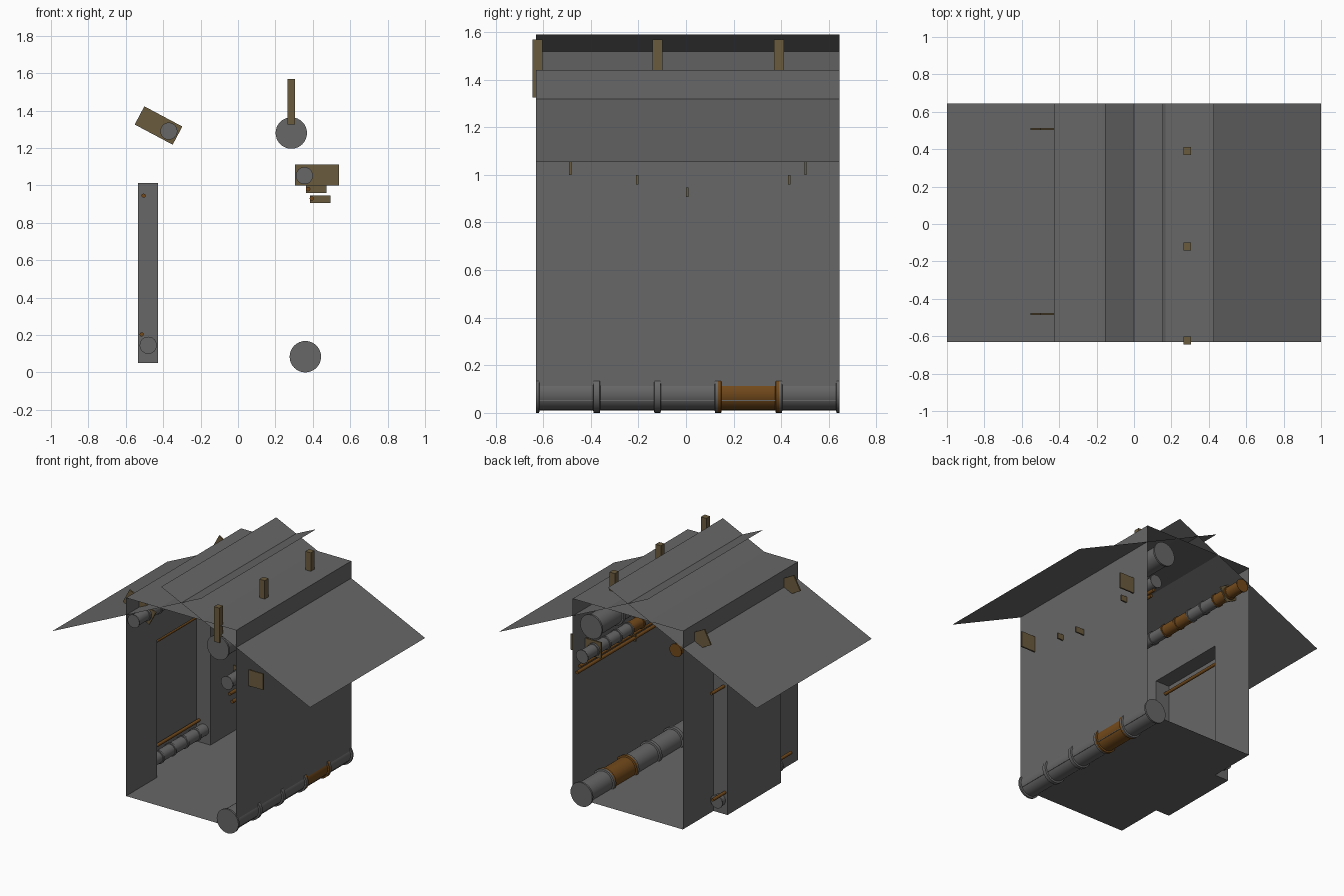
import bpy, bmesh, math
from mathutils import Matrix

if "Cube" in bpy.data.objects:
    bpy.data.objects.remove(bpy.data.objects["Cube"])

Y0, Y1 = -0.63, 0.645          # corridor ends
YC = (Y0 + Y1) / 2


def material(name, rgb):
    m = bpy.data.materials.new(name)
    m.diffuse_color = (*rgb, 1)
    m.use_nodes = True
    m.node_tree.nodes["Principled BSDF"].inputs["Base Color"].default_value = m.diffuse_color
    return m


METAL = material("grey_metal", (0.135, 0.135, 0.135))
RUST = material("rust_brown", (0.17, 0.068, 0.011))
BRACKET = material("bracket_brown", (0.145, 0.105, 0.048))


def finish(name, bm, mats, smooth=False):
    me = bpy.data.meshes.new(name)
    bm.to_mesh(me)
    bm.free()
    for m in mats:
        me.materials.append(m)
    ob = bpy.data.objects.new(name, me)
    bpy.context.collection.objects.link(ob)
    if smooth:
        bpy.ops.object.select_all(action='DESELECT')
        ob.select_set(True)
        bpy.context.view_layer.objects.active = ob
        bpy.ops.object.shade_smooth_by_angle(angle=math.radians(35))
    return ob


def sheet(name, profile, y0=Y0, y1=Y1):
    """Thin sheet: an open x-z profile swept along y."""
    bm = bmesh.new()
    rows = [[bm.verts.new((x, y, z)) for x, z in profile] for y in (y0, y1)]
    for i in range(len(profile) - 1):
        bm.faces.new((rows[0][i], rows[0][i + 1], rows[1][i + 1], rows[1][i]))
    return finish(name, bm, [METAL])


def panels(name, quads):
    bm = bmesh.new()
    for q in quads:
        bm.faces.new([bm.verts.new(p) for p in q])
    bmesh.ops.remove_doubles(bm, verts=bm.verts, dist=1e-4)
    return finish(name, bm, [METAL])


def box(name, center, size, angle=0):
    bm = bmesh.new()
    mat = (Matrix.Translation(center) @ Matrix.Rotation(angle, 4, 'Y')
           @ Matrix.Diagonal((*size, 1)))
    bmesh.ops.create_cube(bm, size=1, matrix=mat)
    return finish(name, bm, [BRACKET])


def pipe(name, x, z, r, y0, y1, segments, rusty=(), sides=32):
    """Flanged pipe along y; listed segments are rusty."""
    bm = bmesh.new()
    step = (y1 - y0) / segments
    lip, body = 0.15 * r, 0.87 * r
    rings = []
    for s in range(segments):
        a, b = y0 + s * step, y0 + (s + 1) * step
        for y, rad in ((a, r), (a + lip, r), (a + lip * 1.2, body),
                       (b - lip * 1.2, body), (b - lip, r), (b, r)):
            if rings and abs(rings[-1][0] - y) < 1e-6:
                continue
            verts = [bm.verts.new((x + rad * math.cos(t), y, z + rad * math.sin(t)))
                     for t in (2 * math.pi * k / sides for k in range(sides))]
            rings.append((y, verts))
    for (_, p), (_, q) in zip(rings, rings[1:]):
        for k in range(sides):
            n = (k + 1) % sides
            bm.faces.new((p[k], q[k], q[n], p[n]))
    bm.faces.new(rings[0][1])
    bm.faces.new(rings[-1][1][::-1])
    bmesh.ops.recalc_face_normals(bm, faces=bm.faces)
    for f in bm.faces:
        s = int((f.calc_center_median().y - y0) / step)
        f.material_index = int(min(s, segments - 1) in rusty)
    return finish(name, bm, [METAL, RUST], True)


def rod(name, x, z, r, y0, y1):
    bm = bmesh.new()
    mat = Matrix.Translation((x, (y0 + y1) / 2, z)) @ Matrix.Rotation(math.pi / 2, 4, 'X')
    bmesh.ops.create_cone(bm, cap_ends=True, segments=12, radius1=r, radius2=r,
                          depth=y1 - y0, matrix=mat)
    return finish(name, bm, [RUST], True)


# Crossing roof slopes
sheet("roof_left", [(-1, 1.053), (0.155, 1.59)])
sheet("roof_right", [(-0.155, 1.59), (1, 1.053)])

# Corridor shell
W, FLOOR, CEIL = 0.427, 0.05, 1.44
sheet("floor", [(-W, FLOOR), (W, FLOOR)])
sheet("ceiling", [(-W, CEIL), (W, CEIL)])
sheet("right_wall", [(W, FLOOR), (W, CEIL)])

# Left wall with a recessed alcove
A0, A1, AX, AZ = YC - 0.295, YC + 0.297, -0.535, 1.012


def side(y0, y1, z0, z1, x=-W):
    return [(x, y0, z0), (x, y1, z0), (x, y1, z1), (x, y0, z1)]


panels("left_wall", [side(Y0, A0, FLOOR, CEIL), side(A1, Y1, FLOOR, CEIL),
                     side(A0, A1, AZ, CEIL)])
ends = [[(-W, y, FLOOR), (AX, y, FLOOR), (AX, y, AZ), (-W, y, AZ)] for y in (A0, A1)]
lids = [[(-W, A0, z), (-W, A1, z), (AX, A1, z), (AX, A0, z)] for z in (FLOOR, AZ)]
panels("alcove", [side(A0, A1, FLOOR, AZ, AX)] + ends + lids)

# Large pipes
pipe("floor_pipe", 0.36, 0.084, 0.084, Y0, Y1, 5, {3})
pipe("ceiling_pipe", 0.285, 1.28, 0.084, Y0, Y1, 5)

# Small pipes
pipe("right_wall_pipe", 0.355, 1.052, 0.046, Y0, Y1, 10, {5}, 24)
pipe("left_upper_pipe", -0.37, 1.29, 0.046, Y0, Y1, 10, {4, 5, 8, 9}, 24)
pipe("alcove_pipe", -0.48, 0.145, 0.046, YC - 0.34, YC + 0.34, 5, (), 24)

# Thin rods
rod("right_rod_upper", 0.375, 0.98, 0.012, Y0, Y1)
rod("right_rod_lower", 0.395, 0.93, 0.012, Y0, Y1)
rod("alcove_rod_upper", -0.505, 0.945, 0.011, YC - 0.435, YC + 0.435)
rod("alcove_rod_lower", -0.515, 0.203, 0.011, YC - 0.435, YC + 0.435)

# Hanging posts above the ceiling pipe
for i, y in enumerate((-0.623, -0.12, 0.39)):
    box(f"hanger_post_{i}", (0.285, y, 1.447), (0.042, 0.042, 0.245))

# Tilted plates holding the left pipe
for i, y in enumerate((-0.482, 0.508)):
    box(f"tilted_bracket_{i}", (-0.425, y, 1.32), (0.23, 0.01, 0.11), math.radians(28))

# Plates through the right wall
for i, y in enumerate((-0.487, 0.502)):
    box(f"wall_bracket_{i}", (0.422, y, 1.055), (0.235, 0.01, 0.112))
for i, y in enumerate((-0.205, 0.433)):
    box(f"rod_bracket_{i}", (0.418, y, 0.98), (0.11, 0.01, 0.04))
box("lower_rod_bracket", (0.44, 0.005, 0.926), (0.11, 0.01, 0.04))
